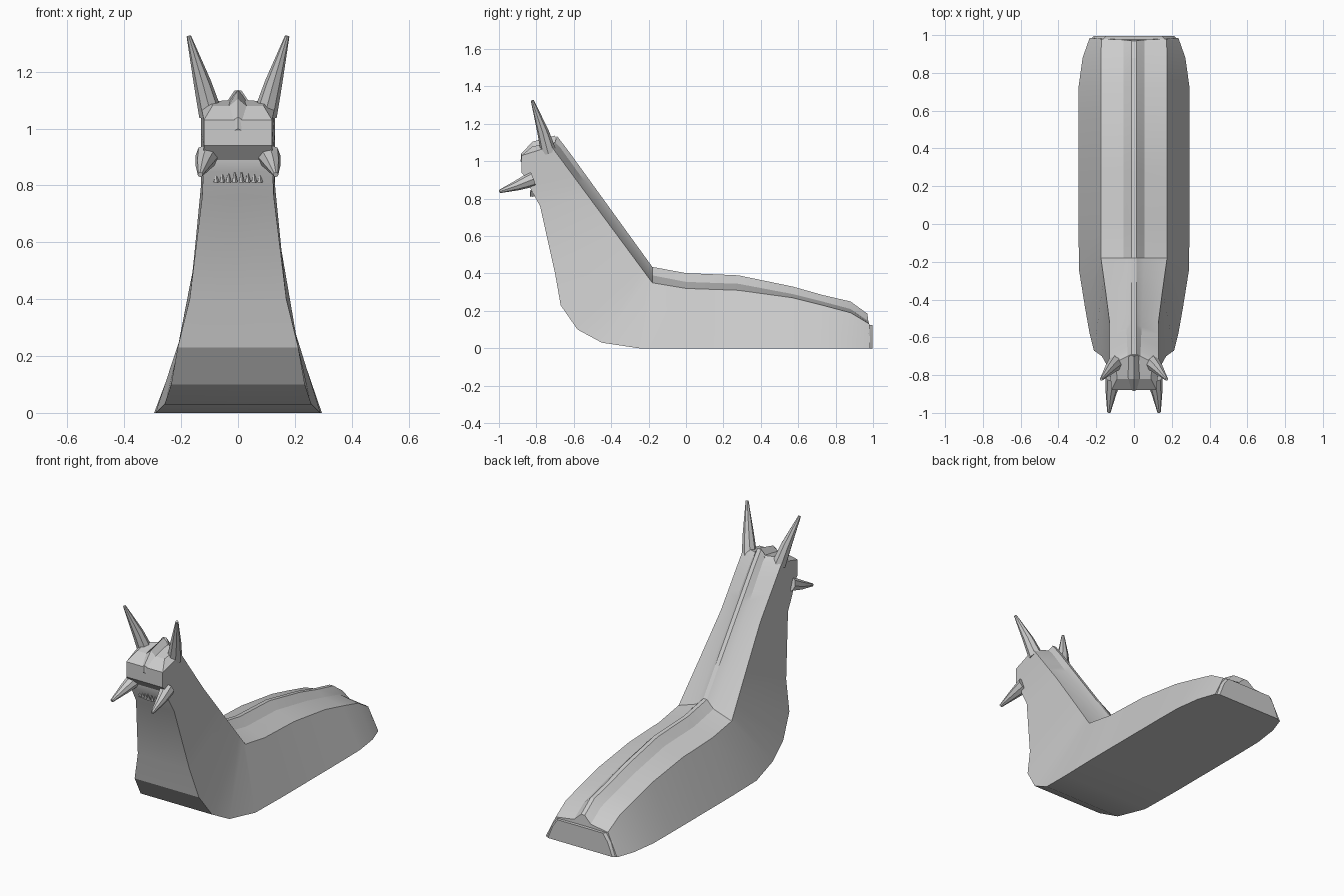
import bpy, bmesh, math
from mathutils import Vector

if "Cube" in bpy.data.objects:
    bpy.data.objects.remove(bpy.data.objects["Cube"])

grey = bpy.data.materials.new("stone_grey")
grey.diffuse_color = (0.6, 0.6, 0.6, 1)
grey.use_nodes = True
grey.node_tree.nodes["Principled BSDF"].inputs["Base Color"].default_value = grey.diffuse_color


def finish(name, bm, smooth=True):
    bmesh.ops.recalc_face_normals(bm, faces=bm.faces)
    me = bpy.data.meshes.new(name)
    bm.to_mesh(me)
    bm.free()
    me.materials.append(grey)
    ob = bpy.data.objects.new(name, me)
    bpy.context.collection.objects.link(ob)
    if smooth:
        bpy.ops.object.select_all(action='DESELECT')
        ob.select_set(True)
        bpy.context.view_layer.objects.active = ob
        bpy.ops.object.shade_smooth_by_angle(angle=math.radians(22))
    return ob


def loft(name, rings):
    bm = bmesh.new()
    vs = [[bm.verts.new(p) for p in ring] for ring in rings]
    n = len(rings[0])
    for a, b in zip(vs, vs[1:]):
        for i in range(n):
            j = (i + 1) % n
            bm.faces.new((a[i], a[j], b[j], b[i]))
    bm.faces.new(vs[0])
    bm.faces.new(vs[-1])
    return finish(name, bm)


def section(front, wf, shoulder, ws, fold, wm, ridge):
    """Mirrored cross-section: belly, shoulder, fold and ridge, each as (y, z)."""
    half = [(wf, *front), (ws, *shoulder), (wm, *fold), (0.012, *ridge)]
    return [(0, *front)] + half + [(-x, y, z) for x, y, z in reversed(half)]


def mix(a, b, t):
    return tuple(p + (q - p) * t for p, q in zip(a, b))


# Low body, tail to bend: y, belly half width, shoulder, fold and ridge heights
rings = [section((0.985, 0), 0.235, (0.98, 0.13), 0.172, (0.975, 0.145), 0.055, (0.97, 0.185))]
for y, w, s, m, r in [(0.88, 0.272, 0.19, 0.21, 0.25), (0.73, 0.293, 0.23, 0.25, 0.285),
                      (0.57, 0.295, 0.27, 0.29, 0.33), (0.28, 0.295, 0.31, 0.345, 0.39),
                      (0.0, 0.295, 0.32, 0.355, 0.402)]:
    rings.append(section((y, 0), w, (y, s), 0.175, (y, m), 0.055, (y, r)))
rings.append(section((-0.25, 0), 0.29, (-0.18, 0.35), 0.175, (-0.18, 0.39), 0.055, (-0.18, 0.435)))

# Neck and head: front point, front half width, position along the back
for y, z, w, t in [(-0.45, 0.03, 0.258, 0.04), (-0.58, 0.10, 0.235, 0.10),
                   (-0.67, 0.23, 0.212, 0.20), (-0.70, 0.40, 0.17, 0.32),
                   (-0.78, 0.76, 0.126, 0.62), (-0.83, 0.85, 0.122, 0.74),
                   (-0.835, 0.89, 0.122, 0.80), (-0.88, 0.94, 0.12, 0.88),
                   (-0.88, 1.03, 0.12, 1.0)]:
    rings.append(section((y, z), w,
                         mix((-0.18, 0.35), (-0.72, 1.08), t), max(0.13, 0.175 - 0.075 * t),
                         mix((-0.18, 0.39), (-0.67, 1.07), t), 0.055 - 0.02 * t,
                         mix((-0.18, 0.435), (-0.625, 1.05), t)))
rings.append(section((-0.82, 1.08), 0.09, (-0.73, 1.095), 0.095,
                     (-0.70, 1.1), 0.035, (-0.69, 1.135)))
loft("body", rings)

# Rounded tail end
loft("tail_end", [
    [(x * k, y, z) for x, z in [(0.235, 0.0), (0.2, 0.08), (0.165, 0.125),
                                (-0.165, 0.125), (-0.2, 0.08), (-0.235, 0.0)]]
    for y, k in [(0.975, 1.0), (0.996, 0.9)]])

# Brow crest running over the head
loft("head_crest", [[(-0.036, y, b), (0, y2, p), (0.036, y, b)] for y, b, y2, p in
                    [(-0.872, 0.98, -0.884, 1.0), (-0.872, 1.02, -0.882, 1.04),
                     (-0.82, 1.075, -0.82, 1.105), (-0.69, 1.09, -0.70, 1.137)]])


def spike(name, points, radii, sides=8):
    """Tapered tube along points."""
    rot = (Vector(points[-1]) - Vector(points[0])).to_track_quat('Z', 'Y')
    loft(name, [[Vector(p) + rot @ Vector((r * math.cos(a), r * math.sin(a), 0))
                 for a in (2 * math.pi * i / sides for i in range(sides))]
                for p, r in zip(points, radii)])


for side, s in (("left", -1), ("right", 1)):
    # Eye stalks
    spike(side + "_horn", [(s * 0.096, -0.735, 1.05), (s * 0.125, -0.765, 1.16),
                           (s * 0.173, -0.822, 1.325)], [0.042, 0.031, 0.008])
    # Cheek tusks
    spike(side + "_tusk", [(s * 0.108, -0.82, 0.905), (s * 0.122, -0.90, 0.872),
                           (s * 0.133, -0.997, 0.838)], [0.042, 0.028, 0.009])
    # Teeth
    for i, x in enumerate((0.012, 0.034, 0.056, 0.077)):
        y = -0.825 + 0.004 * i
        spike(f"{side}_tooth_{i + 1}", [(s * x, y, 0.812), (s * x, y - 0.006, 0.845 - 0.003 * i)],
              [0.011, 0.003], 5)
